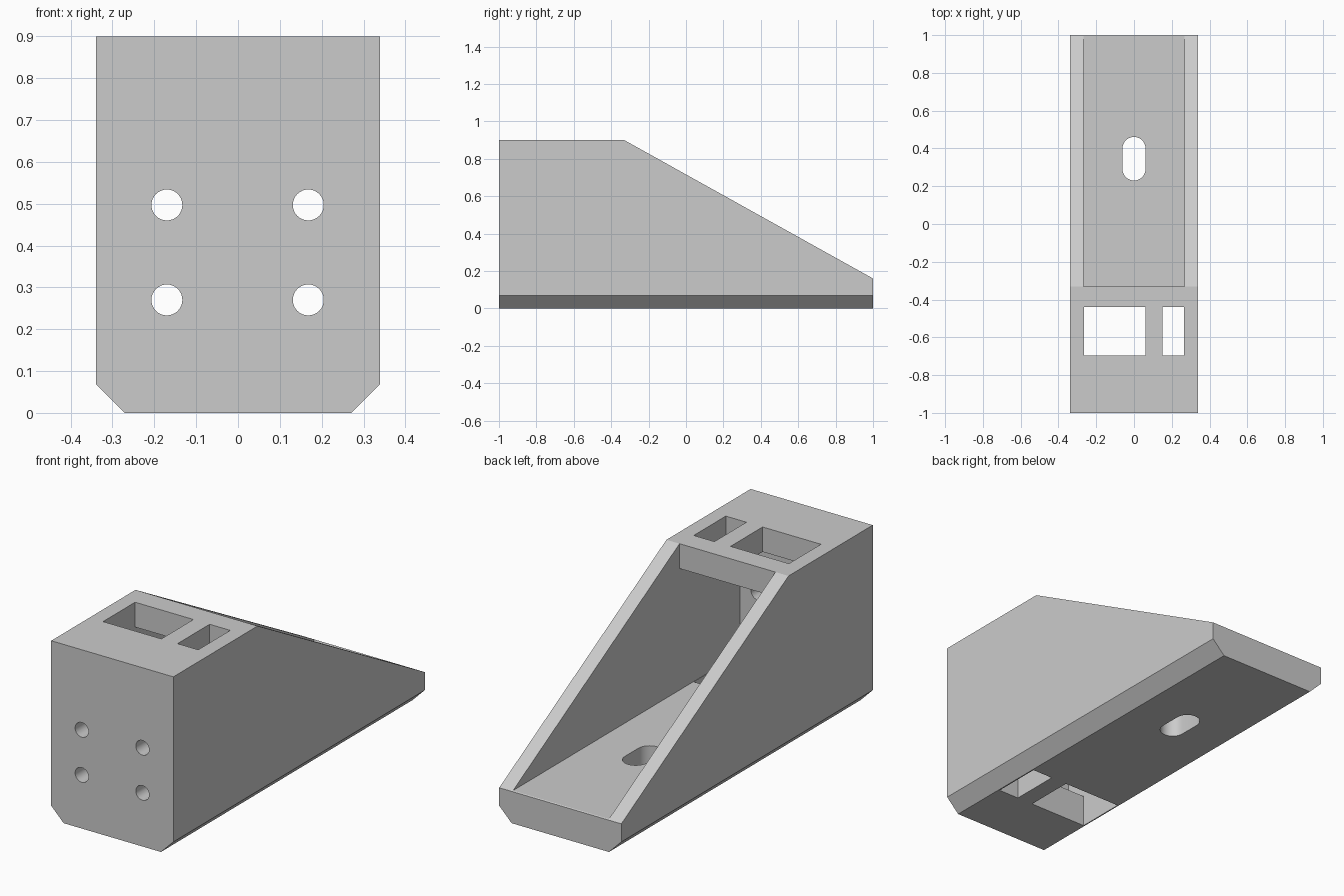
import bpy, bmesh, math
from mathutils import Vector

cube = bpy.data.objects.get("Cube")
if cube:
    bpy.data.objects.remove(cube, do_unlink=True)

HALF_W, INNER_W = 0.34, 0.267      # outer and inner half widths
FLOOR, CEILING, TOP = 0.163, 0.775, 0.9
SLOPE_Y = -0.33                    # where the sloped cheeks begin

grey = bpy.data.materials.new("plain grey")
grey.use_nodes = True
grey.diffuse_color = (0.6, 0.6, 0.6, 1)
grey.node_tree.nodes["Principled BSDF"].inputs["Base Color"].default_value = (0.6, 0.6, 0.6, 1)


def prism(name, points, direction, chamfer=0):
    """Extrude a closed outline of 3D points along a direction."""
    bm = bmesh.new()
    face = bm.faces.new([bm.verts.new(p) for p in points])
    ext = bmesh.ops.extrude_face_region(bm, geom=[face])
    moved = [v for v in ext["geom"] if isinstance(v, bmesh.types.BMVert)]
    bmesh.ops.translate(bm, verts=moved, vec=direction)
    bmesh.ops.recalc_face_normals(bm, faces=bm.faces)
    if chamfer:
        # long bottom edges only
        edges = [e for e in bm.edges
                 if all(abs(v.co.z) < 1e-4 for v in e.verts)
                 and abs(e.verts[0].co.x - e.verts[1].co.x) < 1e-4]
        bmesh.ops.bevel(bm, geom=edges, offset=chamfer, segments=1, affect='EDGES')
    mesh = bpy.data.meshes.new(name)
    bm.to_mesh(mesh)
    bm.free()
    mesh.materials.append(grey)
    obj = bpy.data.objects.new(name, mesh)
    bpy.context.collection.objects.link(obj)
    return obj


def side_prism(name, outline, half_width, chamfer=0):
    return prism(name, [(-half_width, y, z) for y, z in outline],
                 Vector((2 * half_width, 0, 0)), chamfer)


def upright_prism(name, outline, z0, z1):
    return prism(name, [(x, y, z0) for x, y in outline], Vector((0, 0, z1 - z0)))


def cut(target, cutter):
    cutter.hide_render = True
    mod = target.modifiers.new("cut", 'BOOLEAN')
    mod.operation = 'DIFFERENCE'
    mod.solver = 'EXACT'
    mod.object = cutter
    bpy.context.view_layer.objects.active = target
    bpy.ops.object.modifier_apply(modifier=mod.name)
    bpy.data.objects.remove(cutter, do_unlink=True)


# Wedge body with chamfered lower edges
bracket = side_prism("bracket_body",
                     [(-1, 0), (1, 0), (1, 0.16), (SLOPE_Y, TOP), (-1, TOP)],
                     HALF_W, chamfer=0.069)

# Inner hollow, leaving floor, front wall, top slab and two cheeks
cut(bracket, side_prism("hollow_cutter",
                        [(-0.81, FLOOR), (1.2, FLOOR), (1.2, 1.2), (SLOPE_Y, 1.2),
                         (SLOPE_Y, CEILING), (-0.81, CEILING)], INNER_W))

# Paired rectangular windows through the top slab and the floor
for x0, x1 in ((-0.265, 0.06), (0.15, 0.265)):
    outline = [(x0, -0.695), (x1, -0.695), (x1, -0.44), (x0, -0.44)]
    for z0, z1 in ((-0.1, 0.3), (0.6, 1.1)):
        cut(bracket, upright_prism("window_cutter", outline, z0, z1))

# Rounded slot in the floor
R, STEPS = 0.061, 16
slot = []
for cy, start in ((0.4, 0), (0.291, math.pi)):
    for i in range(STEPS + 1):
        a = start + math.pi * i / STEPS
        slot.append((R * math.cos(a), cy + R * math.sin(a)))
cut(bracket, upright_prism("slot_cutter", slot, -0.1, 0.4))

# Four bolt holes through the front wall
for x in (-0.17, 0.168):
    for z in (0.27, 0.497):
        ring = [(x + 0.037 * math.cos(math.tau * i / 32), -1.1,
                 z + 0.037 * math.sin(math.tau * i / 32)) for i in range(32)]
        cut(bracket, prism("bolt_hole_cutter", ring, Vector((0, 0.5, 0))))

# Smooth hole walls, crisp edges elsewhere
bpy.ops.object.select_all(action='DESELECT')
bracket.select_set(True)
bpy.context.view_layer.objects.active = bracket
bpy.ops.object.shade_smooth_by_angle(angle=math.radians(25))
